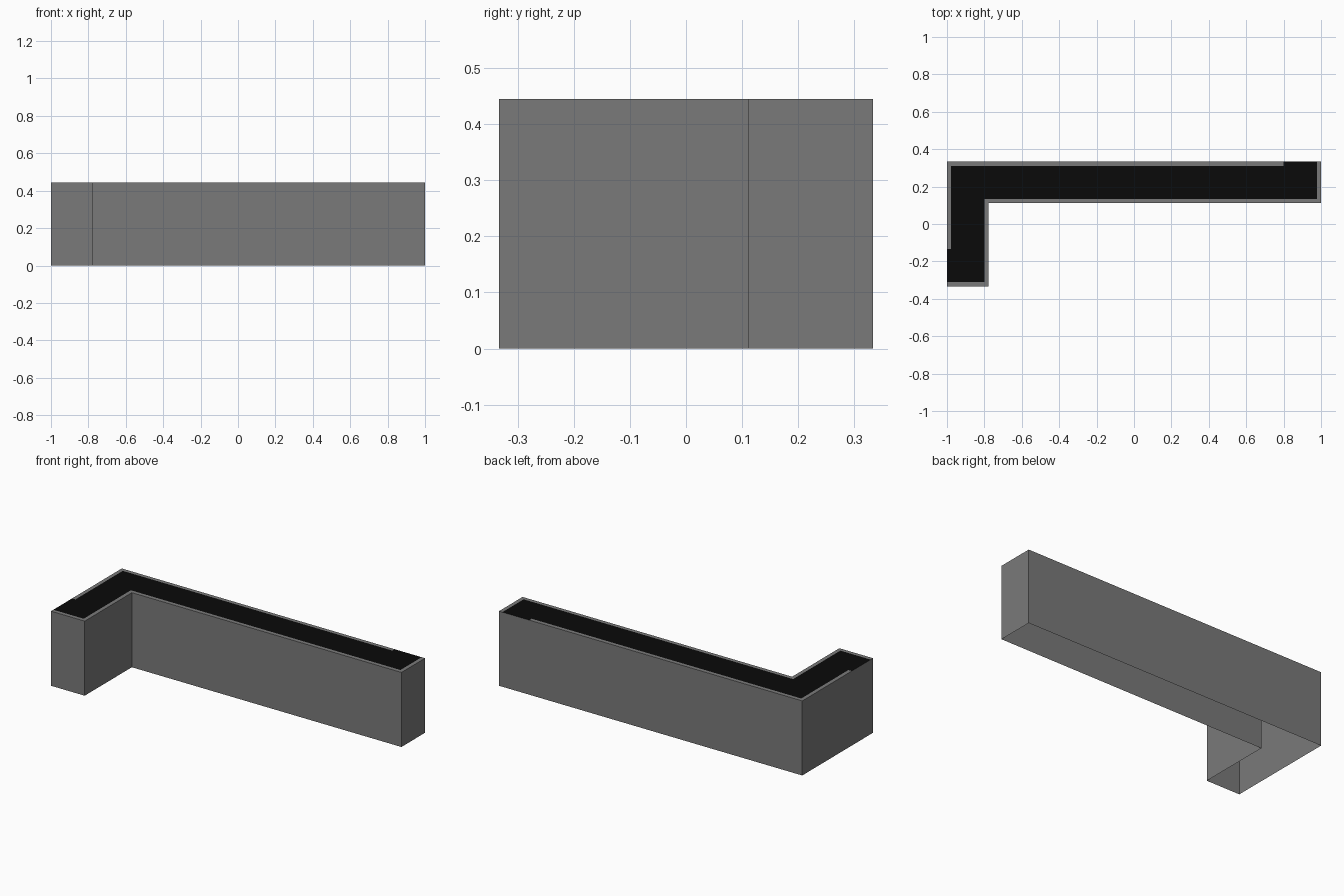
import bpy, bmesh

if "Cube" in bpy.data.objects:
    bpy.data.objects.remove(bpy.data.objects["Cube"])

U = 2 / 9                      # counter thickness
H = 2 * U                      # counter height
R = U / 10                     # rim width
G = 0.9 * U                    # gap where the dark top reaches the outer edge
X0, X1, Y0, Y1 = -1.0, 1.0, -1.5 * U, 1.5 * U
XI, YI = X0 + U, Y1 - U        # inner corner of the L


def material(name, value):
    mat = bpy.data.materials.new(name)
    mat.diffuse_color = (value, value, value, 1)
    mat.use_nodes = True
    mat.node_tree.nodes["Principled BSDF"].inputs["Base Color"].default_value = mat.diffuse_color
    return mat


# L-shaped outline, and the top split into dark surface and two rim strips
outline = [(X0, Y0), (XI, Y0), (XI, YI), (X1, YI), (X1, Y1), (X0, Y1)]
outer_rim = [(X0, Y0 + G), (X0 + R, Y0 + G), (X0 + R, Y1 - R), (X1 - G, Y1 - R),
             (X1 - G, Y1), (X0, Y1)]
inner_rim = [(X0, Y0), (XI, Y0), (XI, YI), (X1, YI), (X1, Y1), (X1 - R, Y1),
             (X1 - R, YI + R), (XI - R, YI + R), (XI - R, Y0 + R), (X0, Y0 + R)]
surface = [(X0, Y0 + R), (XI - R, Y0 + R), (XI - R, YI + R), (X1 - R, YI + R),
           (X1 - R, Y1), (X1 - G, Y1), (X1 - G, Y1 - R), (X0 + R, Y1 - R),
           (X0 + R, Y0 + G), (X0, Y0 + G)]

bm = bmesh.new()


def flat_top(points, slot=0):
    face = bm.faces.new([bm.verts.new((x, y, H)) for x, y in points])
    face.material_index = slot
    face.normal_update()
    if face.normal.z < 0:
        face.normal_flip()


# Top pieces
flat_top(outer_rim)
flat_top(inner_rim)
flat_top(surface, 1)

# Side panels, open underneath
for (ax, ay), (bx, by) in zip(outline, outline[1:] + outline[:1]):
    bm.faces.new([bm.verts.new(p) for p in
                  ((ax, ay, 0), (bx, by, 0), (bx, by, H), (ax, ay, H))])
bmesh.ops.remove_doubles(bm, verts=bm.verts, dist=1e-5)

mesh = bpy.data.meshes.new("counter")
bm.to_mesh(mesh)
bm.free()
mesh.materials.append(material("grey_body", 0.195))
mesh.materials.append(material("black_top", 0.003))
counter = bpy.data.objects.new("counter", mesh)
bpy.context.collection.objects.link(counter)
